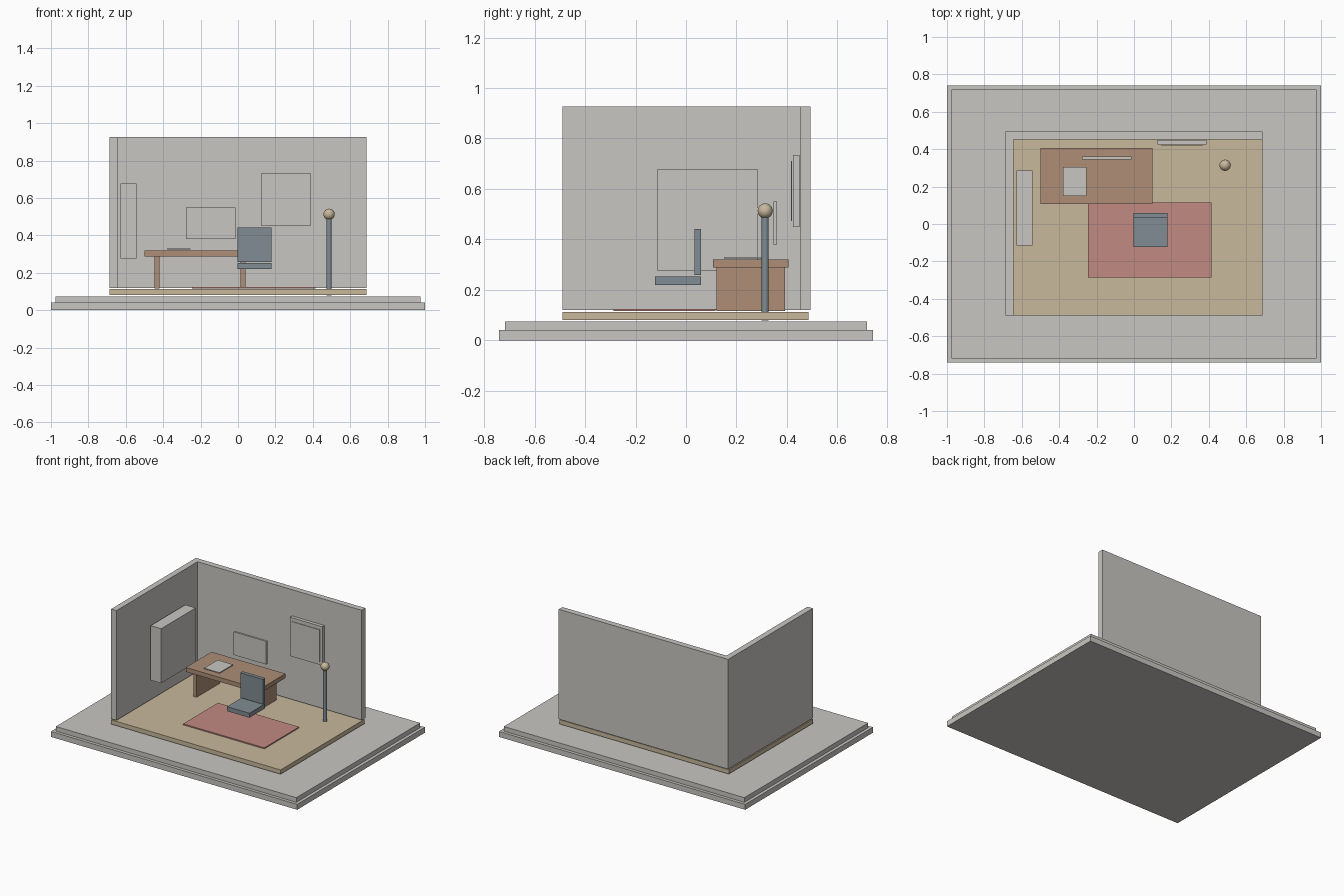
import bpy
import math

cube = bpy.data.objects.get("Cube")
if cube:
    bpy.data.objects.remove(cube, do_unlink=True)


def material(name, r, g, b):
    mat = bpy.data.materials.new(name)
    mat.use_nodes = True
    mat.diffuse_color = (r, g, b, 1)
    mat.node_tree.nodes["Principled BSDF"].inputs["Base Color"].default_value = (r, g, b, 1)
    return mat


grey = material("light_grey", 0.578, 0.565, 0.533)
tan = material("tan", 0.578, 0.479, 0.332)
wood = material("brown_wood", 0.418, 0.270, 0.181)
red = material("dusty_red", 0.533, 0.254, 0.223)
blue = material("slate_blue", 0.216, 0.262, 0.292)


def finish(name, mat):
    obj = bpy.context.object
    obj.name = name
    obj.data.name = name
    obj.data.materials.append(mat)
    return obj


def box(name, mat, x, y, z):
    """Block given by its (low, high) extent along each axis."""
    spans = (x, y, z)
    bpy.ops.mesh.primitive_cube_add(size=1, location=[(lo + hi) / 2 for lo, hi in spans])
    obj = finish(name, mat)
    obj.scale = [hi - lo for lo, hi in spans]
    bpy.ops.object.transform_apply(location=False, rotation=False, scale=True)
    return obj


# Stepped plinth
box("plinth_lower", grey, (-1, 1), (-0.741, 0.741), (0, 0.04))
box("plinth_upper", grey, (-0.977, 0.977), (-0.718, 0.718), (0.04, 0.074))

# Room shell
box("floor", tan, (-0.688, 0.688), (-0.489, 0.486), (0.081, 0.113))
box("side_wall", grey, (-0.688, -0.645), (-0.489, 0.494), (0.12, 0.926))
box("back_wall", grey, (-0.645, 0.688), (0.451, 0.494), (0.12, 0.926))
box("rug", red, (-0.245, 0.415), (-0.287, 0.116), (0.117, 0.125))

# Desk with panel legs
box("desk_top", wood, (-0.5, 0.1), (0.108, 0.407), (0.288, 0.32))
for side, x in (("right", -0.433), ("left", 0.026)):
    box("desk_leg_" + side, wood, (x - 0.013, x + 0.013), (0.12, 0.393), (0.117, 0.288))
box("paper", grey, (-0.38, -0.255), (0.15, 0.306), (0.325, 0.331))
box("monitor", grey, (-0.277, -0.014), (0.346, 0.361), (0.38, 0.55))

# Chair
box("chair_seat", blue, (-0.004, 0.179), (-0.123, 0.06), (0.22, 0.253))
box("chair_back", blue, (-0.004, 0.179), (0.033, 0.06), (0.259, 0.442))

# Wall pieces
box("picture_frame", grey, (0.125, 0.388), (0.424, 0.449), (0.45, 0.735))
box("picture_panel", grey, (0.144, 0.37), (0.417, 0.421), (0.473, 0.71))
box("wall_cabinet", grey, (-0.629, -0.544), (-0.115, 0.286), (0.277, 0.677))

# Floor lamp
bpy.ops.mesh.primitive_cylinder_add(vertices=24, radius=0.014, depth=0.42, location=(0.487, 0.314, 0.288))
finish("lamp_pole", blue)
bpy.ops.object.shade_smooth_by_angle(angle=math.radians(40))
bpy.ops.mesh.primitive_uv_sphere_add(segments=24, ring_count=12, radius=0.03, location=(0.487, 0.314, 0.513))
finish("lamp_globe", tan)
bpy.ops.object.shade_smooth()
